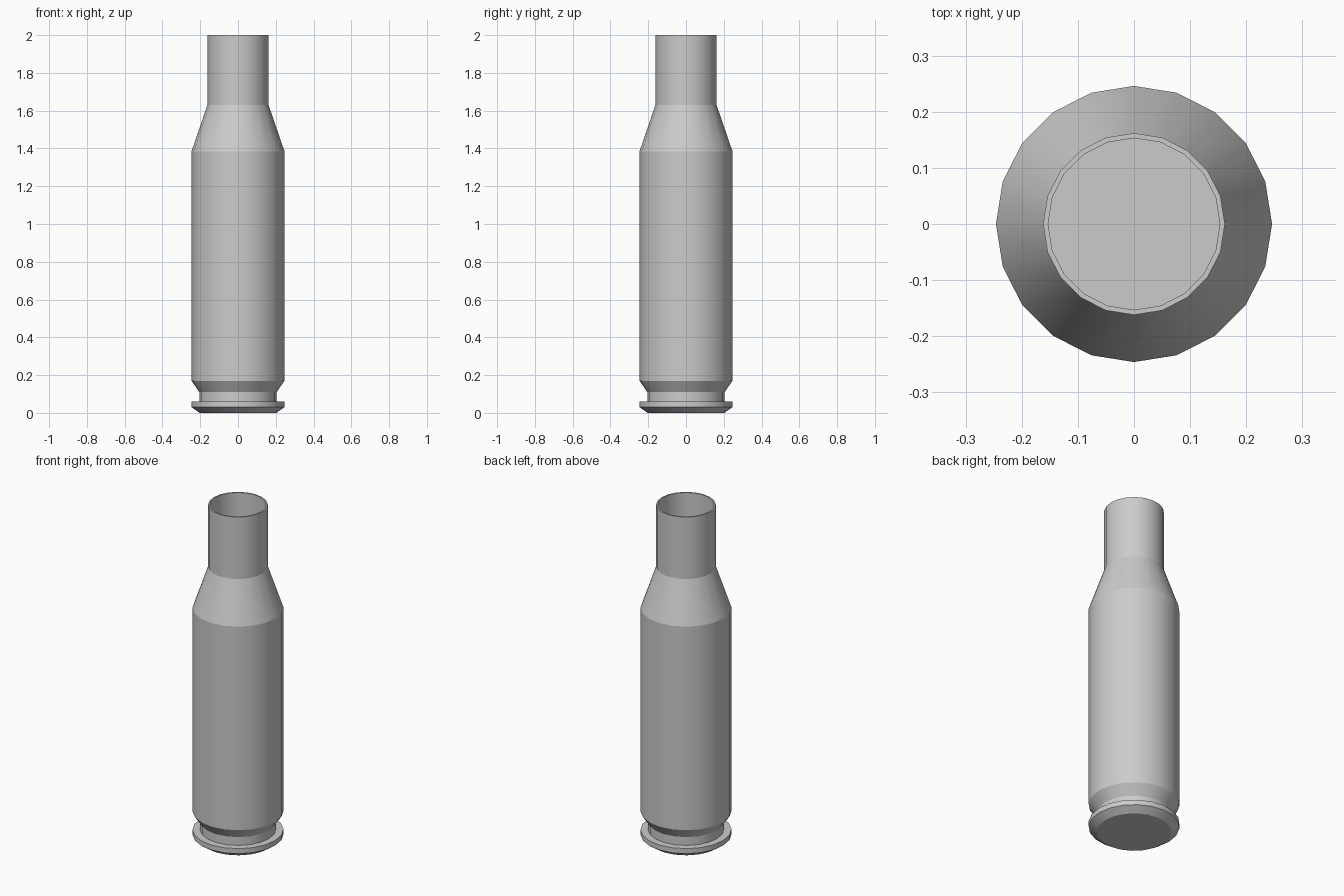
import bpy, bmesh, math

if "Cube" in bpy.data.objects:
    bpy.data.objects.remove(bpy.data.objects["Cube"])

SIDES = 20

# Half profile (radius, height): base, rim, groove, body, shoulder, neck, then hollow inside
PROFILE = [
    (0.203, 0.0), (0.246, 0.03), (0.246, 0.06), (0.205, 0.06),
    (0.205, 0.11), (0.246, 0.17), (0.246, 1.385), (0.162, 1.63), (0.162, 2.0),
    (0.153, 2.0), (0.153, 1.628), (0.237, 1.383), (0.237, 0.19),
]


def lathe(name, profile, sides):
    bm = bmesh.new()
    rings = []
    for r, z in profile:
        rings.append([bm.verts.new((r * math.cos(2 * math.pi * i / sides),
                                    r * math.sin(2 * math.pi * i / sides), z))
                      for i in range(sides)])
    for a, b in zip(rings, rings[1:]):
        for i in range(sides):
            j = (i + 1) % sides
            bm.faces.new((a[i], a[j], b[j], b[i]))
    # Closed base and inner floor
    bm.faces.new(rings[0][::-1])
    bm.faces.new(rings[-1])
    bmesh.ops.recalc_face_normals(bm, faces=bm.faces)
    mesh = bpy.data.meshes.new(name)
    bm.to_mesh(mesh)
    bm.free()
    obj = bpy.data.objects.new(name, mesh)
    bpy.context.collection.objects.link(obj)
    return obj


# Hollow necked casing
casing = lathe("casing", PROFILE, SIDES)
bpy.context.view_layer.objects.active = casing
casing.select_set(True)
# Smooth round the sides (18 degrees), crisp at the shoulder and rim
bpy.ops.object.shade_smooth_by_angle(angle=math.radians(18.4))
